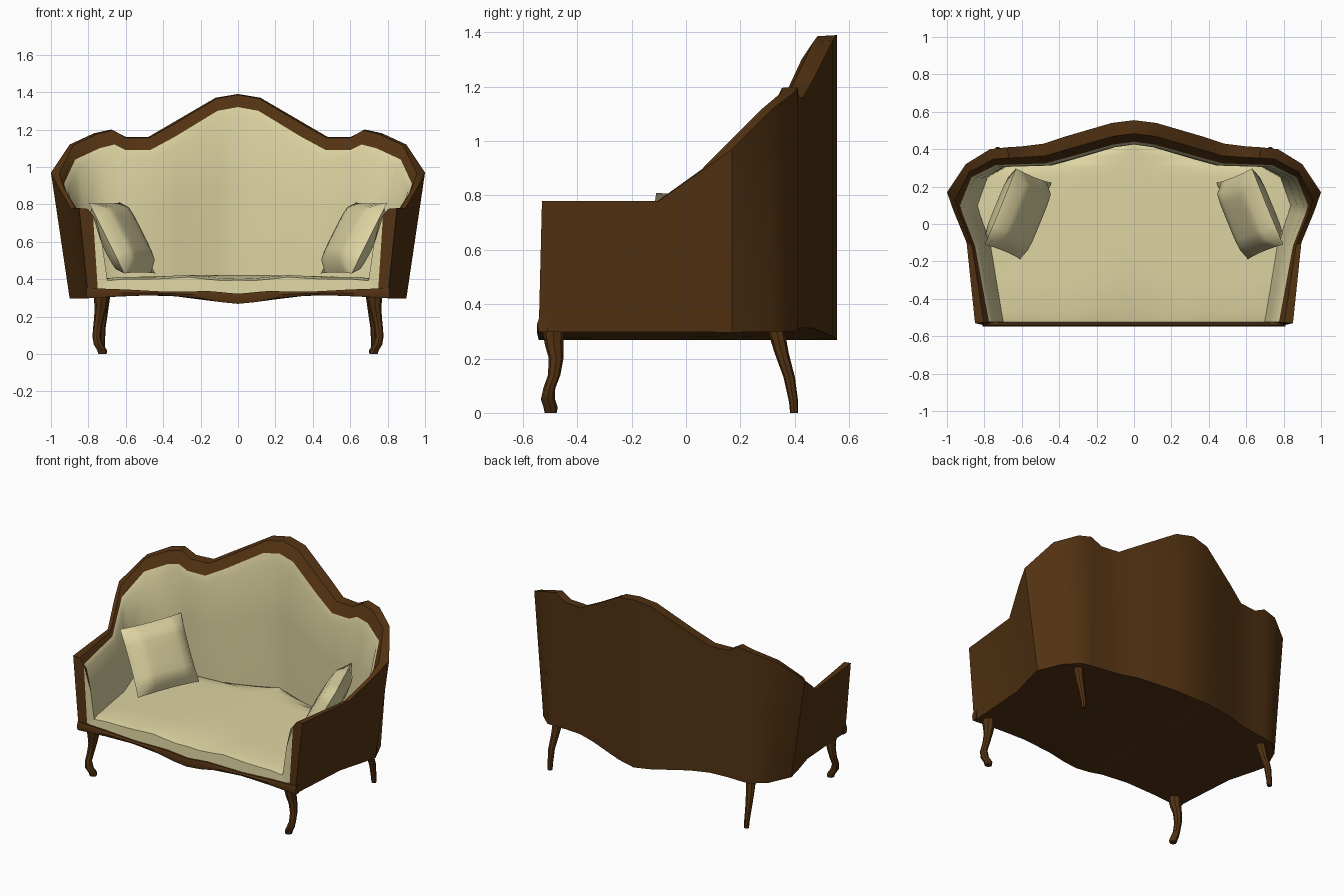
import bpy, math
from mathutils import Vector, Matrix

if "Cube" in bpy.data.objects:
    bpy.data.objects.remove(bpy.data.objects["Cube"])


def material(name, rgb):
    m = bpy.data.materials.new(name)
    m.diffuse_color = (*rgb, 1)
    m.use_nodes = True
    m.node_tree.nodes["Principled BSDF"].inputs["Base Color"].default_value = m.diffuse_color
    return m


WOOD = material("dark wood", (0.085, 0.032, 0.006))
FABRIC = material("cream fabric", (0.73, 0.66, 0.36))


def build(name, verts, faces, mat, angle=40):
    me = bpy.data.meshes.new(name)
    me.from_pydata([tuple(v) for v in verts], [], faces)
    me.materials.append(mat)
    ob = bpy.data.objects.new(name, me)
    bpy.context.collection.objects.link(ob)
    bpy.ops.object.select_all(action='DESELECT')
    ob.select_set(True)
    bpy.context.view_layer.objects.active = ob
    bpy.ops.object.mode_set(mode='EDIT')
    bpy.ops.mesh.select_all(action='SELECT')
    bpy.ops.mesh.remove_doubles(threshold=0.0005)
    bpy.ops.mesh.normals_make_consistent(inside=False)
    bpy.ops.object.mode_set(mode='OBJECT')
    bpy.ops.object.shade_smooth_by_angle(angle=math.radians(angle))
    return ob


def grid(rows, closed=False):
    """Quads between equally long rows; closed joins each row into a ring with end caps."""
    n = len(rows[0])
    verts = [v for r in rows for v in r]
    faces = [(i * n + j, i * n + (j + 1) % n, (i + 1) * n + (j + 1) % n, (i + 1) * n + j)
             for i in range(len(rows) - 1) for j in range(n if closed else n - 1)]
    if closed:
        faces += [tuple(range(n))[::-1], tuple(range(len(verts) - n, len(verts)))]
    return verts, faces


def interp(pts, x):
    x = abs(x)
    for (a, za), (b, zb) in zip(pts, pts[1:]):
        if x <= b:
            return za + (zb - za) * (x - a) / (b - a)
    return pts[-1][1]


def mirror_rows(rows):
    """Half rows (front to back centre) followed by their mirror images."""
    return rows + [[Vector((-v.x, v.y, v.z)) for v in r] for r in rows[-2::-1]]


# Half outlines from the arm front round to the back centre
OUTER = [(.85, -.53, .78), (.895, -.1, .78), (.965, .07, .90), (1, .17, .97),
         (.90, .32, 1.12), (.77, .40, 1.18), (.68, .41, 1.20), (.60, .415, 1.16),
         (.48, .43, 1.16), (.36, .47, 1.23), (.12, .54, 1.37), (0, .555, 1.39)]
INNER = [(.775, -.525, .74), (.85, -.115, .75), (.915, .05, .86), (.93, .10, .91),
         (.87, .25, 1.04), (.74, .315, 1.10), (.66, .318, 1.12), (.60, .32, 1.09),
         (.47, .325, 1.09), (.34, .36, 1.16), (.11, .425, 1.30), (0, .44, 1.32)]
BOTTOM = [(0, .268), (.1, .278), (.2, .298), (.4, .315), (.6, .31), (.8, .298), (1, .295)]

shell_rows, lining_rows, seat_edge, base_edge = [], [], [], []
for o, c in zip(map(Vector, OUTER), map(Vector, INNER)):
    low_x = o.x - 0.1 * max(0, (o.x - .7) / .3)
    low = Vector((low_x, o.y - (.012 if o.y < -.5 else 0), interp(BOTTOM, low_x)))
    rim = o.lerp(c, .62)
    rim.z = o.z - .004
    shell_rows.append([low, low.lerp(o, .5), o, rim, c])
    foot = Vector((c.x * .9, c.y, .39))
    mid = c.lerp(foot, .45)
    d = Vector((-mid.x * .5, -max(0, mid.y), 0))
    mid += d.normalized() * .015
    lip = c.lerp(mid, .15) + d.normalized() * .012
    lining_rows.append([c, lip, mid, foot])
    seat_edge.append(foot)
    base_edge.append(low)

# Carved wooden shell: outer wall, rounded rim
v, f = grid(mirror_rows(shell_rows))
build("frame_shell", v, f, WOOD)

# Upholstered inside of back and arms
v, f = grid(mirror_rows(lining_rows))
build("back_and_arm_lining", v, f, FABRIC, 60)

# Front faces of the arms
for s, side in ((1, "right"), (-1, "left")):
    pts = shell_rows[0] + [seat_edge[0] + Vector((.04, 0, -.06))]
    inner = lining_rows[0]
    pts = shell_rows[0] + [inner[2] + Vector((.04, 0, 0)), inner[3] + Vector((.05, 0, -.08))]
    build("arm_front_" + side, [(s * p.x, p.y, p.z) for p in pts], [tuple(range(len(pts)))], WOOD)
    # fabric return filling the gap beside the arm front
    gap = [inner[0], inner[2], inner[3], inner[3] + Vector((.05, 0, -.08)), inner[2] + Vector((.04, 0, 0))]
    build("arm_welt_" + side, [(s * p.x, p.y, p.z) for p in gap], [tuple(range(len(gap)))], FABRIC)

# Seat: rows across from side to side, gently domed, with a wavy front edge
N = 16
RAIL_TOP = [(0, .322), (.15, .336), (.4, .334), (.6, .345), (.8, .352)]


def across(edge, zfun):
    return [[Vector((e.x * (2 * j / N - 1), e.y, zfun(e, 2 * j / N - 1))) for j in range(N + 1)]
            for e in edge]


FRONT_TOP = [(0, .395), (.12, .392), (.25, .412), (.45, .40), (.65, .40), (.8, .375)]


def seat_z(e, t):
    if e.y < -.5:
        return interp(FRONT_TOP, e.x * t)
    return .40 + .022 * (1 - t * t)


front = seat_edge[0]
lower = Vector((.75, -.53, 0))
crown = Vector((.73, -.47, 0))
rows = across([lower], lambda e, t: interp(RAIL_TOP, e.x * t) - .02)
rows += across([front], seat_z)
rows += across([crown], lambda e, t: interp(FRONT_TOP, e.x * t) + .012)
rows += across([Vector((.75, -.3, 0))] + seat_edge[1:], seat_z)
v, f = grid(rows)
build("seat", v, f, FABRIC, 70)

# Underside board
v, f = grid(across(base_edge, lambda e, t: interp(BOTTOM, e.x * t)))
build("underside", v, f, WOOD)

# Serpentine front rail
rail = []
for j in range(2 * N + 1):
    x = .81 * (j / N - 1)
    t, b = interp(RAIL_TOP, x), interp(BOTTOM, x)
    rail.append([Vector(p) for p in ((x, -.51, b), (x, -.542, b), (x, -.548, (t + b) / 2),
                                     (x, -.54, t), (x, -.51, t))])
v, f = grid(rail, True)
build("front_rail", v, f, WOOD)


# Legs swept as eight-sided tapering tubes: (x, y, z, radius)
def leg(name, path, s):
    rings = [[Vector((s * (x + r * math.cos(k * math.tau / 8)), y + r * math.sin(k * math.tau / 8), z))
              for k in range(8)] for x, y, z, r in path]
    v, f = grid(rings, True)
    build(name, v, f, WOOD)


FRONT_LEG = [(.73, -.49, .32, .042), (.733, -.485, .25, .034), (.742, -.478, .20, .027),
             (.752, -.485, .14, .023), (.756, -.503, .09, .022), (.745, -.508, .05, .026),
             (.727, -.498, .02, .026), (.724, -.498, 0, .022)]
REAR_LEG = [(.715, .33, .31, .032), (.722, .352, .22, .026), (.73, .38, .13, .021),
            (.728, .396, .04, .017), (.728, .398, 0, .015)]
for s, side in ((1, "right"), (-1, "left")):
    leg("front_leg_" + side, FRONT_LEG, s)
    leg("rear_leg_" + side, REAR_LEG, s)

# Loose square pillows leaning on the arms
P = 8
for s, side in ((1, "right"), (-1, "left")):
    u = Vector((-.38 * s, .925, 0))
    inward = Vector((-.925 * s, -.38, 0))
    up = (Vector((0, 0, .88)) - inward * .475)
    nrm = inward * .88 + Vector((0, 0, .475))
    centre = Vector((.62 * s, .055, .62))
    verts, faces = [], []
    for sign in (1, -1):
        rows = []
        for i in range(P + 1):
            a = 2 * i / P - 1
            row = []
            for j in range(P + 1):
                b = 2 * j / P - 1
                h = .012 + .06 * ((1 - a ** 4) * (1 - b ** 4)) ** .5
                if max(abs(a), abs(b)) > .999:
                    h = 0
                pinch_a, pinch_b = 1 - .03 * (1 - b * b), 1 - .03 * (1 - a * a)
                row.append(centre + u * (.22 * a * pinch_a) + up * (.215 * b * pinch_b) + nrm * (sign * h))
            rows.append(row)
        v, f = grid(rows)
        faces += [tuple(k + len(verts) for k in q) for q in f]
        verts += v
    build("pillow_" + side, verts, faces, FABRIC, 60)
